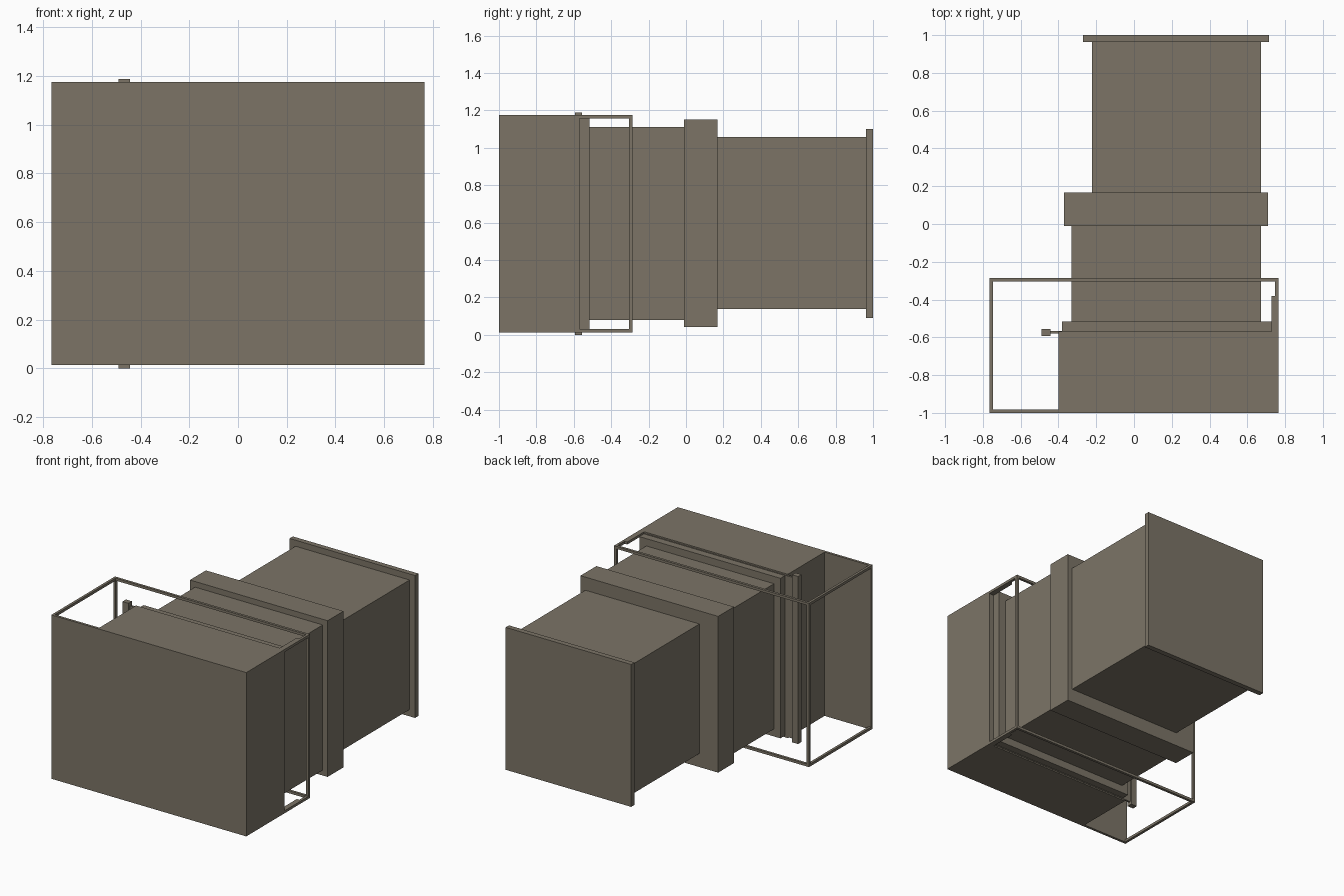
import bpy

if "Cube" in bpy.data.objects:
    bpy.data.objects.remove(bpy.data.objects["Cube"])

mat = bpy.data.materials.new("taupe")
mat.diffuse_color = (0.20, 0.175, 0.134, 1)
mat.use_nodes = True
mat.node_tree.nodes["Principled BSDF"].inputs["Base Color"].default_value = mat.diffuse_color


def box(name, x, y, z):
    """Box spanning the given (min, max) ranges."""
    bpy.ops.mesh.primitive_cube_add(
        size=1, location=[(a + b) / 2 for a, b in (x, y, z)])
    ob = bpy.context.object
    ob.name = name
    ob.scale = [b - a for a, b in (x, y, z)]
    bpy.ops.object.transform_apply(location=False, rotation=False, scale=True)
    ob.data.materials.append(mat)
    return ob


W = 0.765             # half width of the open frame
T = 0.018             # rod thickness
Z0, Z1 = 0.013, 1.175  # frame bottom and top
YB = -0.286           # frame back

# Front panel and main casing
box("front_panel", (-W, W), (-1, -0.982), (Z0, Z1))
box("casing", (-0.40, W), (-0.983, -0.57), (Z0, Z1))

# Stepped duct sections
box("casing_flange", (-0.38, 0.727), (-0.572, -0.515), (0.027, 1.162))
box("front_duct", (-0.33, 0.672), (-0.517, -0.005), (0.08, 1.11))
box("collar", (-0.37, 0.71), (-0.01, 0.168), (0.042, 1.15))
box("rear_duct", (-0.223, 0.672), (0.166, 0.968), (0.138, 1.057))
box("end_plate", (-0.27, 0.715), (0.963, 1.0), (0.09, 1.10))

# Divider plate with its side post
box("divider_plate", (-0.447, 0.727), (-0.58, -0.566), (0.022, 1.165))
box("side_post", (-0.49, -0.443), (-0.594, -0.556), (0, 1.188))

# Open rod frame behind the front panel
for level, z in (("bottom", (Z0, Z0 + T)), ("top", (Z1 - T, Z1))):
    box(level + "_rear_rod", (-W, W), (YB - T, YB), z)
    for side, x in (("left", (-W, -W + T)), ("right", (W - T, W))):
        box(level + "_" + side + "_rod", x, (-0.983, YB - T), z)
    # short bracket beside the right rod
    box(level + "_bracket", (0.727, W - T), (-0.572, -0.38), z)
for side, x in (("left", (-W, -W + T)), ("right", (W - T, W))):
    box(side + "_upright", x, (YB - T, YB), (Z0 + T, Z1 - T))
